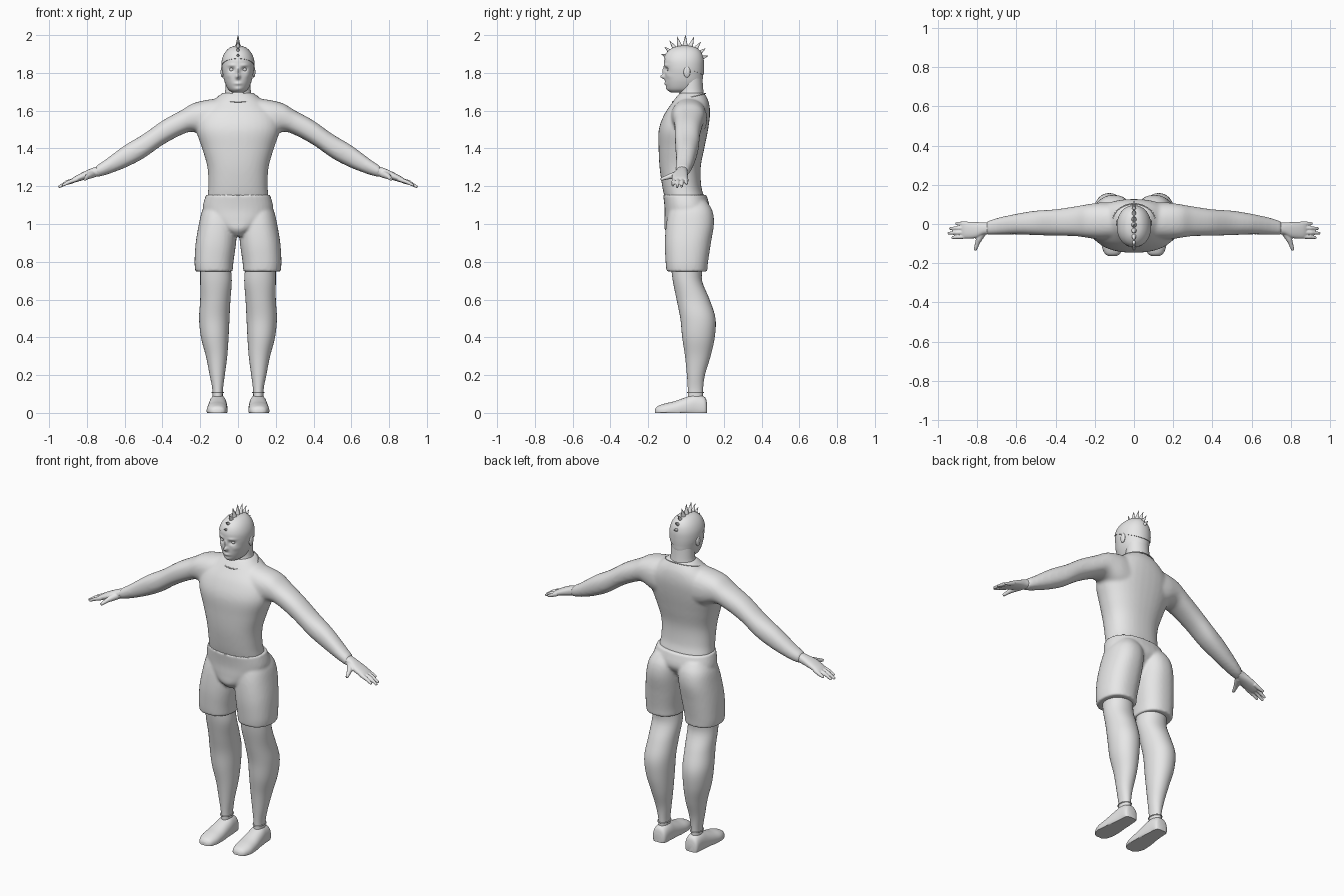
import bpy, bmesh, math
from mathutils import Vector, Matrix

cube = bpy.data.objects.get("Cube")
if cube:
    bpy.data.objects.remove(cube, do_unlink=True)

GREY = (0.8, 0.8, 0.8, 1.0)
grey = bpy.data.materials.new("light grey")
grey.use_nodes = True
grey.diffuse_color = GREY
grey.node_tree.nodes["Principled BSDF"].inputs["Base Color"].default_value = GREY


def spline(rows, steps):
    """Smoothly fill in the section rows."""
    out = []
    for i in range(len(rows) - 1):
        p0, p1 = rows[max(i - 1, 0)], rows[i]
        p2, p3 = rows[i + 1], rows[min(i + 2, len(rows) - 1)]
        for k in range(steps):
            t = k / steps
            out.append([b + t * (c - a) / 2 + t * t * (a - 2.5 * b + 2 * c - d / 2)
                        + t ** 3 * (1.5 * (b - c) + (d - a) / 2)
                        for a, b, c, d in zip(p0, p1, p2, p3)])
    return out + [list(rows[-1])]


def loft(bm, rows, axis="z", side=1, steps=5, segs=36, power=2.3, floor=None):
    """Skin rounded sections given as (position, u min, u max, v min, v max)."""
    rings = []
    for t, u0, u1, v0, v1 in spline(rows, steps):
        ring = []
        for k in range(segs):
            a = math.tau * k / segs
            c, s = math.cos(a), math.sin(a)
            u = (u0 + u1) / 2 + (u1 - u0) / 2 * math.copysign(abs(c) ** (2 / power), c)
            v = (v0 + v1) / 2 + (v1 - v0) / 2 * math.copysign(abs(s) ** (2 / power), s)
            p = {"x": (t, u, v), "y": (u, t, v), "z": (u, v, t)}[axis]
            z = p[2] if floor is None else max(p[2], floor)
            ring.append(bm.verts.new((p[0] * side, p[1], z)))
        rings.append(ring)
    for a, b in zip(rings, rings[1:]):
        for k in range(segs):
            j = (k + 1) % segs
            bm.faces.new((a[k], a[j], b[j], b[k]))
    bm.faces.new(rings[0])
    bm.faces.new(rings[-1])


def sym(rows):
    """Expand (z, half width, y front, y back) to full sections."""
    return [(z, -h, h, f, b) for z, h, f, b in rows]


def cone(bm, a, b, r0, r1, segs=12):
    a, b = Vector(a), Vector(b)
    turn = (b - a).to_track_quat("Z", "Y").to_matrix().to_4x4()
    bmesh.ops.create_cone(bm, cap_ends=True, segments=segs, radius1=r0, radius2=r1,
                          depth=(b - a).length,
                          matrix=Matrix.Translation((a + b) / 2) @ turn)


def ball(bm, centre, size):
    bmesh.ops.create_uvsphere(bm, u_segments=20, v_segments=12, radius=1,
                              matrix=Matrix.Translation(centre) @ Matrix.Diagonal((*size, 1)))


def finish(name, bm, voxel=None, smooth=6, thick=None, angle=45):
    bmesh.ops.recalc_face_normals(bm, faces=bm.faces[:])
    mesh = bpy.data.meshes.new(name)
    bm.to_mesh(mesh)
    bm.free()
    ob = bpy.data.objects.new(name, mesh)
    bpy.context.collection.objects.link(ob)
    bpy.ops.object.select_all(action="DESELECT")
    ob.select_set(True)
    bpy.context.view_layer.objects.active = ob
    if voxel:
        rem = ob.modifiers.new("blend", "REMESH")
        rem.mode, rem.voxel_size = "VOXEL", voxel
        relax = ob.modifiers.new("relax", "SMOOTH")
        relax.factor, relax.iterations = 0.5, smooth
    if thick:
        ob.modifiers.new("thickness", "SOLIDIFY").thickness = thick
    for mod in list(ob.modifiers):
        bpy.ops.object.modifier_apply(modifier=mod.name)
    ob.data.materials.clear()
    ob.data.materials.append(grey)
    bpy.ops.object.shade_smooth_by_angle(angle=math.radians(angle))
    return ob


def ring(name, centre, rx, ry, tilt=0.0, minor=0.003):
    """Thin trim band."""
    bm = bmesh.new()
    n, m = 48, 8
    turn = Matrix.Translation(centre) @ Matrix.Rotation(tilt, 4, "X")
    grid = []
    for i in range(n):
        a = math.tau * i / n
        grid.append([bm.verts.new(turn @ Vector((
            math.cos(a) * (rx + minor * math.cos(math.tau * j / m)),
            math.sin(a) * (ry + minor * math.cos(math.tau * j / m)),
            minor * math.sin(math.tau * j / m)))) for j in range(m)])
    for i in range(n):
        for j in range(m):
            a, b = grid[i], grid[(i + 1) % n]
            k = (j + 1) % m
            bm.faces.new((a[j], b[j], b[k], a[k]))
    finish(name, bm)


# Shirt: torso with both sleeves blended in
bm = bmesh.new()
loft(bm, sym([(1.1, .155, -.10, .09), (1.14, .162, -.113, .096), (1.2, .157, -.126, .081),
              (1.3, .162, -.14, .078), (1.4, .19, -.145, .097), (1.5, .222, -.144, .117),
              (1.58, .21, -.115, .127), (1.64, .15, -.075, .122),
              (1.68, .1, -.045, .105), (1.695, .08, -.03, .095)]))
arm = [(.1, -.08, .11, 1.44, 1.665), (.17, -.08, .11, 1.46, 1.656), (.24, -.07, .1, 1.488, 1.638),
       (.3, -.062, .09, 1.472, 1.602), (.4, -.06, .075, 1.418, 1.547), (.5, -.057, .068, 1.348, 1.476),
       (.6, -.053, .052, 1.297, 1.416), (.7, -.055, .03, 1.26, 1.342), (.755, -.055, .012, 1.247, 1.305)]
for s in (1, -1):
    loft(bm, arm, "x", s)
finish("shirt", bm, voxel=.009, smooth=7)
ring("collar", (0, .016, 1.669), .108, .09, tilt=.25)

# Shorts: pelvis and two thigh tubes
bm = bmesh.new()
loft(bm, sym([(.935, .03, -.08, .03), (.97, .08, -.112, .06), (1.02, .15, -.114, .09),
              (1.08, .186, -.113, .125), (1.155, .17, -.121, .108)]))
for s in (1, -1):
    loft(bm, [(.748, .028, .226, -.103, .112), (.8, .024, .23, -.108, .117), (.9, .01, .224, -.112, .132),
              (1.0, .004, .207, -.105, .148), (1.07, .004, .19, -.09, .14), (1.12, .02, .16, -.07, .11)],
         side=s)
finish("shorts", bm, voxel=.008, smooth=4)

for s, label in ((1, "left"), (-1, "right")):
    # Lower leg
    bm = bmesh.new()
    loft(bm, [(.78, .04, .2, -.08, .09), (.7, .033, .2, -.07, .085), (.6, .04, .2, -.05, .125),
              (.5, .045, .206, -.03, .156), (.4, .05, .196, -.02, .152), (.3, .057, .17, -.005, .13),
              (.2, .07, .15, .005, .1), (.12, .08, .135, .01, .09), (.05, .08, .135, .01, .09)],
         side=s, power=2.1)
    finish(label + "_leg", bm)
    ring(label + "_sock_cuff", (s * .1075, .05, .108), .031, .042)

    # Shoe with a flat sole
    bm = bmesh.new()
    loft(bm, [(.112, .085, .13, -.01, .045), (.1, .066, .147, -.03, .083), (.05, .06, .152, -.03, .098),
              (0, .057, .158, -.03, .083), (-.06, .055, .164, -.03, .062), (-.11, .057, .165, -.03, .05),
              (-.15, .07, .15, -.02, .036), (-.164, .09, .13, -.01, .02)],
         "y", s, floor=0)
    finish(label + "_shoe", bm)

    # Hand: palm, four fingers and thumb
    bm = bmesh.new()
    loft(bm, [(.735, -.052, .01, 1.255, 1.308), (.77, -.055, .008, 1.245, 1.297),
              (.81, -.072, .01, 1.235, 1.28), (.86, -.074, .01, 1.221, 1.254),
              (.88, -.068, .005, 1.216, 1.24)], "x", s)
    for y0, y1, tip in ((-.063, -.07, .93), (-.042, -.047, .95), (-.02, -.023, .943), (.001, .003, .91)):
        mid = Vector((s * (.86 + tip) / 2, (y0 + y1) / 2, 1.222))
        cone(bm, (s * .85, y0, 1.238), mid, .012, .0105)
        cone(bm, mid, (s * tip, y1, 1.235 - (tip - .86) * .45), .0105, .007)
    cone(bm, (s * .77, -.035, 1.265), (s * .795, -.085, 1.252), .022, .015)
    cone(bm, (s * .795, -.085, 1.252), (s * .812, -.134, 1.236), .014, .008)
    finish(label + "_hand", bm, voxel=.0035, smooth=4)

    # Ear and eye
    bm = bmesh.new()
    ball(bm, (s * .083, .005, 1.805), (.009, .018, .03))
    finish(label + "_ear", bm)
    bm = bmesh.new()
    ball(bm, (s * .033, -.087, 1.818), (.015, .014, .012))
    finish(label + "_eye", bm)

# Neck
bm = bmesh.new()
loft(bm, sym([(1.62, .1, -.06, .1), (1.66, .092, -.055, .1), (1.69, .071, -.037, .094),
              (1.74, .066, -.03, .089), (1.82, .066, -.03, .085)]), power=2)
finish("neck", bm)

# Head: smooth skull, then soft bumps (x, z, spread x, spread z, push) for the face
skull = sym([(1.695, .028, -.078, .02), (1.713, .052, -.098, .06), (1.75, .07, -.109, .085),
             (1.79, .08, -.112, .09), (1.83, .085, -.115, .092), (1.87, .082, -.115, .09),
             (1.905, .067, -.1, .078), (1.93, .042, -.068, .052), (1.942, .008, -.02, .005)])
bumps = [(0, 1.78, .011, .012, -.024), (0, 1.81, .009, .02, -.011), (0, 1.743, .02, .008, -.007),
         (0, 1.715, .02, .012, -.006)]
for s in (1, -1):
    bumps += [(s * .033, 1.818, .014, .011, .014), (s * .035, 1.84, .02, .008, -.005),
              (s * .05, 1.785, .015, .015, -.004)]
bm = bmesh.new()
loft(bm, skull, steps=9, segs=96, power=2.1)
for v in bm.verts:
    if v.co.y < -.03:
        x, z = v.co.x, v.co.z
        v.co.y += sum(push * math.exp(-((x - cx) / sx) ** 2 - ((z - cz) / sz) ** 2)
                      for cx, cz, sx, sz, push in bumps)
finish("head", bm)

# Close cap: scaled skull trimmed on a slope from forehead to nape
bm = bmesh.new()
loft(bm, skull, steps=6, segs=48, power=2.1)
pivot = Vector((0, -.01, 1.83))
for v in bm.verts:
    v.co = pivot + (v.co - pivot) * 1.035
bmesh.ops.bisect_plane(bm, geom=bm.verts[:] + bm.edges[:] + bm.faces[:],
                       plane_co=(0, -.115, 1.875), plane_no=(0, .41, 1), clear_inner=True)
finish("cap", bm, thick=.006)

# Crest of spikes along the cap's centre line
bm = bmesh.new()
count = 9
for i in range(count):
    a = math.radians(18 + 140 * i / (count - 1))
    out = Vector((0, math.cos(a), math.sin(a)))
    hub = Vector((0, -.008, 1.85))
    reach = .13 + .02 * out.z ** 2
    cone(bm, hub + out * .08, hub + out * reach, .017, .001, 10)
finish("crest_spikes", bm)
